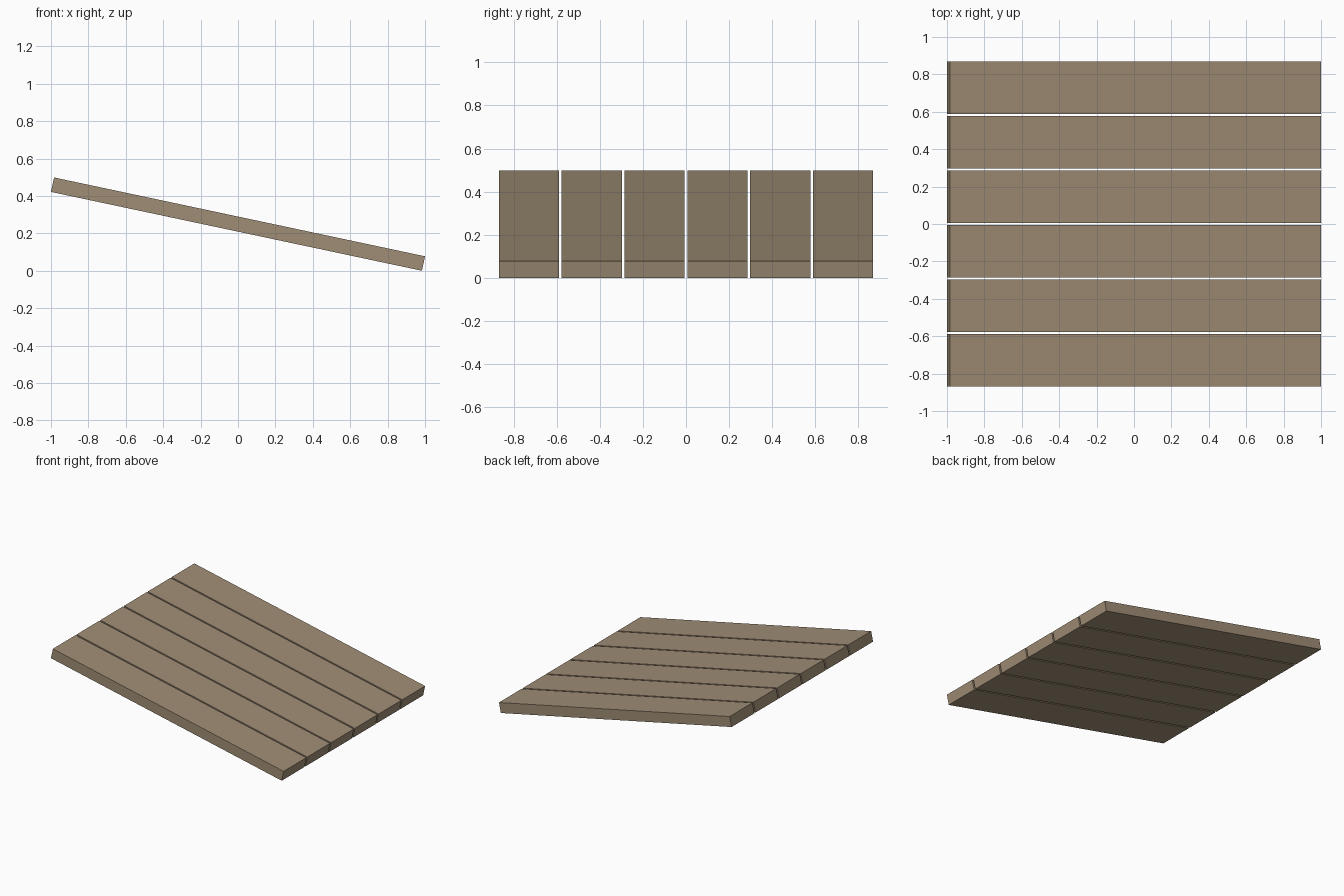
import bpy, math
from mathutils import Matrix, Vector

if "Cube" in bpy.data.objects:
    bpy.data.objects.remove(bpy.data.objects["Cube"])

# Weathered wood colour
wood = bpy.data.materials.new("weathered_wood")
wood.diffuse_color = (0.352, 0.270, 0.180, 1)
wood.use_nodes = True
wood.node_tree.nodes["Principled BSDF"].inputs["Base Color"].default_value = wood.diffuse_color

ANGLE = math.radians(12)
COUNT, PITCH, WIDTH, THICK = 6, 0.2915, 0.279, 0.079
LENGTH = (2 - THICK * math.sin(ANGLE)) / math.cos(ANGLE)
HEIGHT = LENGTH * math.sin(ANGLE) + THICK * math.cos(ANGLE)


def plank(name, y):
    """One sloping board, running down towards +x."""
    bpy.ops.mesh.primitive_cube_add(size=1)
    ob = bpy.context.object
    ob.name = name
    ob.data.transform(Matrix.Rotation(ANGLE, 4, 'Y')
                      @ Matrix.Diagonal((LENGTH, WIDTH, THICK, 1)))
    ob.location = Vector((0, y, HEIGHT / 2))
    ob.data.materials.append(wood)


# Ramp of side-by-side planks with narrow gaps
for i in range(COUNT):
    plank(f"ramp_plank_{i + 1}", (i - (COUNT - 1) / 2) * PITCH)
